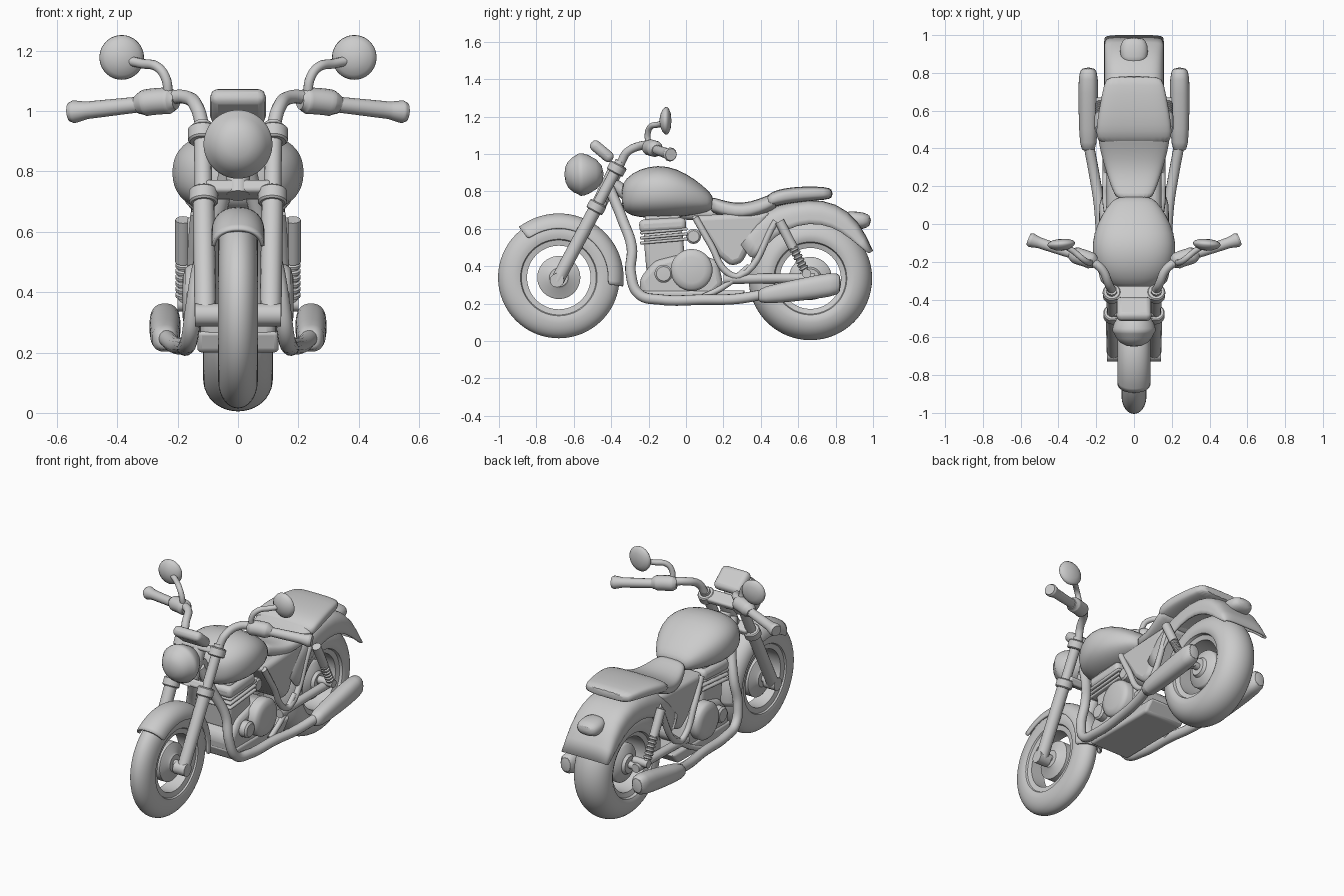
import bpy, bmesh, math
from mathutils import Vector, Matrix

cube = bpy.data.objects.get("Cube")
if cube:
    bpy.data.objects.remove(cube)

grey = bpy.data.materials.new("plain grey")
grey.use_nodes = True
grey.diffuse_color = (0.6, 0.6, 0.6, 1)
grey.node_tree.nodes["Principled BSDF"].inputs["Base Color"].default_value = (0.6, 0.6, 0.6, 1)


# ---- helpers: every mesh is in world coordinates, so mirroring is about x = 0
def add(name, mesh, mirror=False, angle=40):
    mesh.name = name
    mesh.materials.clear()
    mesh.materials.append(grey)
    mesh.shade_smooth()
    mesh.set_sharp_from_angle(angle=math.radians(angle))
    ob = bpy.data.objects.new(name, mesh)
    bpy.context.collection.objects.link(ob)
    if mirror:
        ob.modifiers.new("mirror", "MIRROR").use_mirror_merge = False
    return ob


def finish(name, bm, mirror=False, angle=40):
    bmesh.ops.remove_doubles(bm, verts=bm.verts, dist=1e-5)
    bmesh.ops.recalc_face_normals(bm, faces=bm.faces)
    mesh = bpy.data.meshes.new(name)
    bm.to_mesh(mesh)
    bm.free()
    return add(name, mesh, mirror, angle)


def skin(bm, rings, closed_ring=True, closed_path=False, caps=False):
    rows = [[bm.verts.new(p) for p in ring] for ring in rings]
    n = len(rows[0])
    for i in range(len(rows) if closed_path else len(rows) - 1):
        a, b = rows[i], rows[(i + 1) % len(rows)]
        for j in range(n if closed_ring else n - 1):
            k = (j + 1) % n
            bm.faces.new((a[j], a[k], b[k], b[j]))
    if caps:
        bm.faces.new(rows[0])
        bm.faces.new(rows[-1])


def power(v, e):
    return math.copysign(abs(v) ** e, v)


def loft(name, sections, x=0, n=2.4, mirror=False):
    """Rounded body along y from (y, bottom, top, half width)."""
    rings = []
    for y, low, high, w in sections:
        ring = []
        for i in range(24):
            t = math.tau * i / 24
            ring.append((x + w * power(math.cos(t), 2 / n), y,
                         (low + high) / 2 + (high - low) / 2 * power(math.sin(t), 2 / n)))
        rings.append(ring)
    bm = bmesh.new()
    skin(bm, rings, caps=True)
    ob = finish(name, bm, mirror, 60)
    ob.modifiers.new("smooth", "SUBSURF").levels = 1
    return ob


def lathe(name, profile, origin, axis=(1, 0, 0), closed=False, mirror=False, angle=40):
    """Turn (distance along axis, radius) around an axis."""
    q = Vector(axis).to_track_quat("X", "Z")
    rings = []
    for i in range(64):
        t = math.tau * i / 64
        rings.append([Vector(origin) + q @ Vector((a, r * math.cos(t), r * math.sin(t)))
                      for a, r in profile])
    bm = bmesh.new()
    rings_bm = [list(r) for r in zip(*rings)]
    skin(bm, rings_bm, closed_path=closed)
    bmesh.ops.remove_doubles(bm, verts=bm.verts, dist=1e-5)
    return finish(name, bm, mirror, angle)


def tube(name, points, radii, mirror=True):
    if not isinstance(radii, (list, tuple)):
        radii = [radii] * len(points)
    cu = bpy.data.curves.new(name, "CURVE")
    cu.dimensions = "3D"
    cu.bevel_depth, cu.bevel_resolution, cu.resolution_u = 1, 4, 8
    cu.use_fill_caps = True
    sp = cu.splines.new("BEZIER")
    sp.bezier_points.add(len(points) - 1)
    for bp, p, r in zip(sp.bezier_points, points, radii):
        bp.co, bp.radius = p, r
        bp.handle_left_type = bp.handle_right_type = "AUTO"
    tmp = bpy.data.objects.new(name, cu)
    bpy.context.collection.objects.link(tmp)
    bpy.context.view_layer.update()
    deps = bpy.context.evaluated_depsgraph_get()
    mesh = bpy.data.meshes.new_from_object(tmp.evaluated_get(deps))
    bpy.data.objects.remove(tmp)
    bpy.data.curves.remove(cu)
    return add(name, mesh, mirror)


def bevelled(ob, width):
    mod = ob.modifiers.new("bevel", "BEVEL")
    mod.width, mod.segments = width, 3
    return ob


def box(name, size, loc, tilt=0, bevel=0.02):
    bm = bmesh.new()
    m = (Matrix.Translation(loc) @ Matrix.Rotation(math.radians(tilt), 4, "X")
         @ Matrix.Diagonal((*size, 1)))
    bmesh.ops.create_cube(bm, size=1, matrix=m)
    return bevelled(finish(name, bm, angle=50), bevel)


def plate(name, outline, w, bevel=0.02):
    bm = bmesh.new()
    skin(bm, [[(x, y, z) for y, z in outline] for x in (-w, w)], caps=True)
    return bevelled(finish(name, bm), bevel)


def fender(name, outer, inner, w, n):
    rings = []
    for (oy, oz), (iy, iz) in zip(outer, inner):
        ring = []
        for i in range(17):
            t = math.pi * i / 16
            s = power(math.sin(t), 2 / n) if 0 < i < 16 else 0
            ring.append((w * power(math.cos(t), 2 / n), iy + (oy - iy) * s, iz + (oz - iz) * s))
        rings.append(ring)
    bm = bmesh.new()
    skin(bm, rings, closed_ring=False)
    ob = finish(name, bm, angle=80)
    ob.modifiers.new("smooth", "SUBSURF").levels = 1
    sol = ob.modifiers.new("thickness", "SOLIDIFY")
    sol.thickness, sol.offset = 0.012, 0


def wheel(name, y, z, radius, w, hole, mid):
    arc = [math.pi * i / 20 for i in range(21)]
    tyre = [(w * math.cos(t), mid + (radius - mid) * math.sin(t) ** 0.9 if 0 < t < 3.14 else mid)
            for t in arc]
    rim = [(-w * 0.92, mid - 0.02), (-w * 0.78, mid - 0.025), (-w * 0.7, hole)]
    lathe(name + "_tyre", tyre + rim + [(-a, r) for a, r in reversed(rim)], (0, y, z), closed=True)
    h = w * 0.75
    lathe(name + "_hub", [(-h, 0), (-h, 0.05), (-h * 0.8, 0.06), (-h * 0.6, 0.108), (-h * 0.5, 0.115),
                          (h * 0.5, 0.115), (h * 0.6, 0.108), (h * 0.8, 0.06), (h, 0.05), (h, 0)], (0, y, z))
    tube(name + "_axle", [(-0.13, y, z), (0.13, y, z)], 0.022, False)


# ---- wheels and fenders
wheel("front_wheel", -0.68, 0.34, 0.325, 0.066, 0.17, 0.225)
wheel("rear_wheel", 0.665, 0.335, 0.33, 0.116, 0.163, 0.215)
sweep = [math.radians(128 - 136 * i / 16) for i in range(17)]
fender("front_fender", [(-0.68 + 0.342 * math.cos(t), 0.34 + 0.338 * math.sin(t)) for t in sweep],
       [(-0.68 + 0.265 * math.cos(t), 0.34 + 0.262 * math.sin(t)) for t in sweep], 0.082, 2.2)
fender("rear_fender",
       [(.27, .55), (.36, .66), (.47, .72), (.66, .757), (.8, .735), (.92, .645), (.995, .48)],
       [(.36, .42), (.43, .52), (.53, .6), (.66, .635), (.78, .615), (.88, .55), (.975, .465)], 0.152, 4)
loft("tail_light", [(.85, .63, .69, .05), (.88, .6, .695, .075), (.95, .595, .69, .075), (.99, .62, .67, .05)])

# ---- tank, seats and side panels
loft("fuel_tank", [(-.345, .73, .82, .07), (-.325, .68, .87, .14), (-.25, .66, .922, .2),
                   (-.15, .655, .943, .225), (-.05, .66, .925, .216), (.05, .675, .865, .172),
                   (.12, .69, .805, .12), (.147, .71, .77, .085)])
loft("rider_seat", [(.13, .69, .77, .09), (.16, .68, .765, .105), (.22, .655, .745, .13), (.3, .645, .735, .155),
                    (.39, .665, .758, .18), (.47, .7, .795, .195), (.49, .72, .79, .18)], n=3)
loft("passenger_seat", [(.42, .715, .765, .185), (.46, .715, .8, .2), (.52, .73, .817, .2), (.62, .745, .828, .183),
                        (.75, .755, .826, .158), (.785, .765, .81, .14)], n=3.5)
plate("side_panels", [(.02, .67), (.1, .57), (.17, .46), (.24, .4), (.3, .42), (.38, .58), (.46, .69)], 0.145, 0.03)

# ---- engine
plate("crankcase", [(-.17, .43), (-.25, .33), (-.24, .23), (.12, .22), (.2, .3), (.17, .43), (.03, .48)], 0.125, 0.03)
plate("belly_pan", [(-.25, .27), (-.22, .2), (.26, .2), (.32, .27)], 0.135, 0.015)
box("cylinder_block", (0.2, 0.21, 0.22), (0, -0.115, 0.48), 5, 0.025)
for i in range(3):
    box(f"cooling_fin_{i + 1}", (0.245, 0.255, 0.016), (0, -0.118, 0.535 + 0.027 * i), 5, 0.006)
box("cylinder_head", (0.25, 0.25, 0.07), (0, -0.125, 0.62), 3, 0.025)
box("head_cover", (0.2, 0.19, 0.06), (0, -0.125, 0.65), 3, 0.02)
lathe("engine_cover", [(0, .112), (.045, .112), (.06, .1), (.068, .07), (.07, 0)], (0.115, 0.03, 0.38), mirror=True)
lathe("small_cover", [(0, .048), (.05, .048), (.06, .038), (.062, 0)], (0.11, -0.12, 0.36), mirror=True)
lathe("carburettor", [(0, 0), (0, .04), (.22, .04), (.23, .03), (.23, 0)], (-0.115, 0.04, 0.56))

# ---- frame, exhaust and rear suspension
tube("down_tube", [(0.03, -.41, .82), (.07, -.34, .65), (.12, -.29, .5), (.145, -.295, .36),
                   (.16, -.25, .25), (.17, -.14, .222), (.185, .1, .222), (.21, .26, .225), (.24, .42, .25)], 0.028)
tube("backbone", [(0, -.42, .86), (0, -.2, .72), (0, .3, .68)], 0.035, False)
tube("rear_frame", [(.14, .05, .66), (.15, .13, .52), (.15, .23, .36), (.15, .29, .35), (.15, .48, .64)], 0.018)
tube("swing_arm", [(.14, .2, .33), (.14, .45, .335), (.14, .69, .335)], 0.026)
tube("lower_stay", [(.16, .08, .23), (.15, .2, .29), (.145, .34, .4)], 0.016)
loft("muffler", [(.385, .22, .265, .022), (.4, .195, .29, .047), (.6, .213, .333, .052),
                 (.79, .237, .373, .054), (.83, .26, .355, .036)], x=0.242, mirror=True)
top, bottom = Vector((.182, .5, .64)), Vector((.182, .645, .36))
tube("shock_absorber", [top, top.lerp(bottom, .5)], 0.026)
tube("shock_rod", [top, bottom], 0.018)
for i in range(6):
    lathe(f"spring_coil_{i + 1}", [(-.009, .017), (-.005, .025), (.005, .025), (.009, .017)],
          top.lerp(bottom, .54 + .07 * i), bottom - top, closed=True, mirror=True)
tube("shock_mount", [(.1, .645, .36), (.2, .645, .36)], 0.024)

# ---- front fork
low, high = Vector((.108, -.69, .32)), Vector((.118, -.35, .96))
tube("fork_slider", [low, low.lerp(high, .62)], 0.036)
tube("fork_tube", [low, high], 0.029)
tube("axle_clamp", [(.065, -.69, .325), (.142, -.69, .325)], 0.038)
for name, t in (("lower_collar", .62), ("upper_collar", .94)):
    lathe(name, [(-.026, .02), (-.026, .042), (-.02, .048), (.02, .048), (.026, .042), (.026, .02)],
          low.lerp(high, t), high - low, mirror=True)
box("lower_clamp", (0.22, 0.07, 0.045), (0, -0.46, 0.74), -28, 0.012)
box("upper_clamp", (0.23, 0.08, 0.04), (0, -0.37, 0.925), -28, 0.012)
tube("steering_head", [(0, -.47, .72), (0, -.37, .93)], 0.04, False)

# ---- headlight and instruments
lathe("headlight", [(-.01, 0), (0, .045), (.03, .08), (.075, .105), (.1, .113), (.118, .114), (.126, .108),
                    (.155, .093), (.18, .07), (.195, .04), (.2, 0)], (0, -0.45, 0.895), (0, -1, -0.04), angle=60)
plate_y, plate_z = -0.45, 1.015
box("instrument_panel", (0.185, 0.145, 0.06), (0, plate_y, plate_z), -40, 0.027)

# ---- handlebar, grips and mirrors
tube("handlebar", [(.118, -.35, .95), (.135, -.315, 1.01), (.17, -.24, 1.045), (.23, -.195, 1.045),
                   (.34, -.15, 1.025)], 0.023)
tube("control_box", [(.205, -.205, 1.035), (.225, -.195, 1.035), (.31, -.165, 1.027), (.335, -.155, 1.02)],
     [.03, .044, .044, .03])
tube("grip", [(.32, -.16, 1.023), (.5, -.1, 1.003), (.545, -.085, .998), (.558, -.08, .997)], [.026, .029, .038, .032])
tube("mirror_stem", [(.232, -.2, 1.05), (.238, -.205, 1.105), (.265, -.19, 1.145), (.32, -.145, 1.158),
                     (.375, -.11, 1.17)], 0.016)
lathe("mirror", [(-.034, 0), (-.03, .03), (-.018, .058), (-.004, .072), (.006, .074), (.016, .064), (.026, .04),
                 (.03, 0)], (0.385, -0.108, 1.178), (0.08, 1, 0), mirror=True, angle=60)
